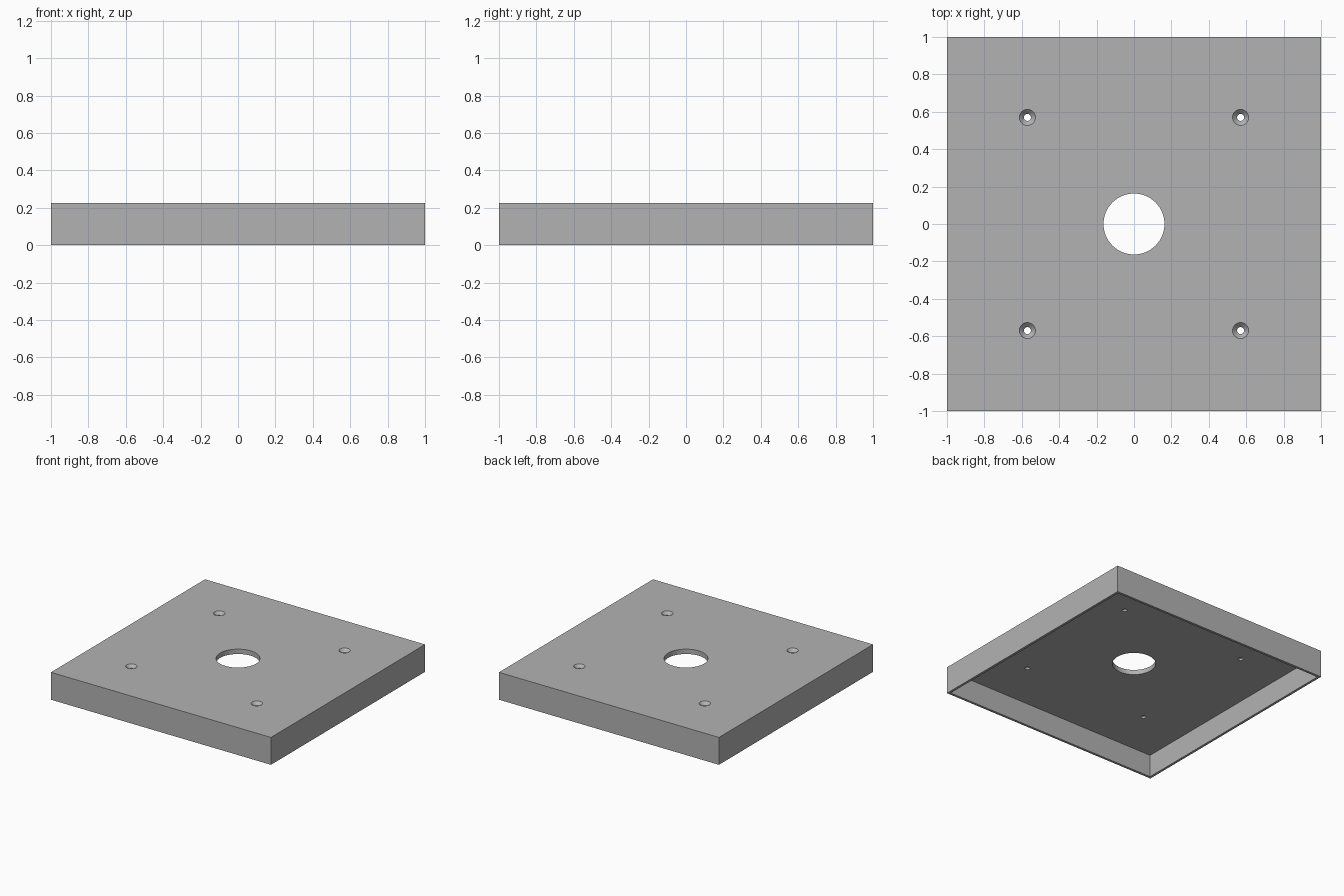
import bpy, bmesh, math
from mathutils import Matrix

if "Cube" in bpy.data.objects:
    bpy.data.objects.remove(bpy.data.objects["Cube"], do_unlink=True)

HEIGHT, WALL, PLATE = 0.225, 0.02, 0.04
UNDER = HEIGHT - PLATE      # underside of the top plate
HOLE_R = 0.163              # central opening
SCREW, SCREW_R, SINK_R = 0.57, 0.019, 0.043
OVER = 0.05                 # cutter overshoot

grey = bpy.data.materials.new("light grey")
grey.use_nodes = True
grey.diffuse_color = (0.45, 0.45, 0.45, 1)
grey.node_tree.nodes["Principled BSDF"].inputs["Base Color"].default_value = grey.diffuse_color


def make_object(name, bm):
    mesh = bpy.data.meshes.new(name)
    bmesh.ops.recalc_face_normals(bm, faces=bm.faces)
    bm.to_mesh(mesh)
    bm.free()
    mesh.materials.append(grey)
    obj = bpy.data.objects.new(name, mesh)
    bpy.context.collection.objects.link(obj)
    return obj


def box(name, half, z0, z1):
    bm = bmesh.new()
    bmesh.ops.create_cube(bm, size=1)
    bmesh.ops.transform(bm, verts=bm.verts, matrix=Matrix.Translation((0, 0, (z0 + z1) / 2))
                        @ Matrix.Diagonal((2 * half, 2 * half, z1 - z0, 1)))
    return make_object(name, bm)


def turned(name, profile, x=0, y=0, sides=64):
    """Closed solid of rings; profile lists (radius, height) upwards."""
    bm = bmesh.new()
    rings = [[bm.verts.new((x + r * math.cos(i * math.tau / sides),
                            y + r * math.sin(i * math.tau / sides), z))
              for i in range(sides)] for r, z in profile]
    for low, high in zip(rings, rings[1:]):
        for i in range(sides):
            j = (i + 1) % sides
            bm.faces.new((low[i], low[j], high[j], high[i]))
    bm.faces.new(rings[0][::-1])
    bm.faces.new(rings[-1])
    return make_object(name, bm)


# Square cover with an open underside
cover = box("cover_plate", 1, 0, HEIGHT)
cutters = [box("cavity_cutter", 1 - WALL, -OVER, UNDER)]

# Central opening
cutters.append(turned("centre_hole_cutter", [(HOLE_R, UNDER - OVER), (HOLE_R, HEIGHT + OVER)]))

# Four countersunk screw holes
slope = SINK_R - SCREW_R
for sx in (-1, 1):
    for sy in (-1, 1):
        cutters.append(turned("screw_hole_cutter", [
            (SCREW_R, UNDER - OVER), (SCREW_R, HEIGHT - slope),
            (SINK_R, HEIGHT), (SINK_R, HEIGHT + OVER)], sx * SCREW, sy * SCREW, 32))

# Cut, then discard the helpers
bpy.ops.object.select_all(action="DESELECT")
bpy.context.view_layer.objects.active = cover
cover.select_set(True)
for cutter in cutters:
    cutter.hide_render = True
    mod = cover.modifiers.new("cut", "BOOLEAN")
    mod.operation, mod.solver, mod.object = "DIFFERENCE", "EXACT", cutter
    bpy.ops.object.modifier_apply(modifier=mod.name)
    bpy.data.objects.remove(cutter, do_unlink=True)
bpy.ops.object.shade_smooth_by_angle(angle=math.radians(30))
